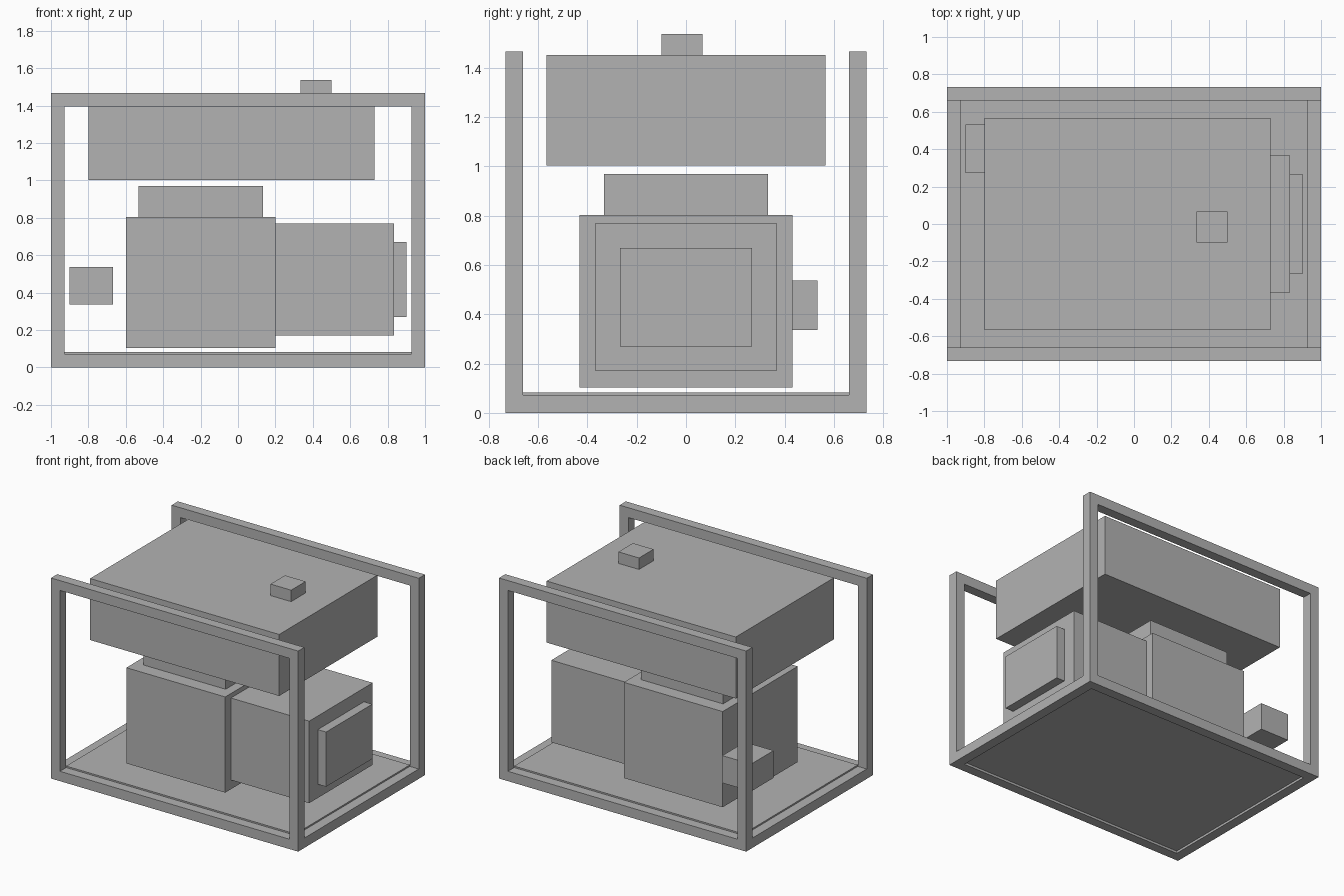
import bpy
import bmesh
from mathutils import Vector

cube = bpy.data.objects.get("Cube")
if cube:
    bpy.data.objects.remove(cube, do_unlink=True)

grey = bpy.data.materials.new("plain grey")
grey.use_nodes = True
COLOUR = (0.45, 0.45, 0.45, 1)
grey.diffuse_color = COLOUR
grey.node_tree.nodes["Principled BSDF"].inputs["Base Color"].default_value = COLOUR


def box(name, x, y, z):
    """Axis-aligned box from (low, high) ranges on each axis."""
    bm = bmesh.new()
    bmesh.ops.create_cube(bm, size=1)
    size = Vector([r[1] - r[0] for r in (x, y, z)])
    centre = Vector([(r[0] + r[1]) / 2 for r in (x, y, z)])
    bmesh.ops.scale(bm, vec=size, verts=bm.verts)
    mesh = bpy.data.meshes.new(name)
    bm.to_mesh(mesh)
    bm.free()
    mesh.materials.append(grey)
    obj = bpy.data.objects.new(name, mesh)
    obj.location = centre
    bpy.context.collection.objects.link(obj)
    return obj


HALF_X, HALF_Y, TOP = 1.0, 0.733, 1.467
TUBE = 0.072
IN_X, IN_Y = HALF_X - TUBE, HALF_Y - TUBE

# Frame: a rectangular hoop at the front and back, joined by low cross rails
for side, sy in (("front", -1), ("back", 1)):
    y = sorted((sy * IN_Y, sy * HALF_Y))
    box(side + "_bottom_rail", (-IN_X, IN_X), y, (0, TUBE))
    box(side + "_top_rail", (-IN_X, IN_X), y, (TOP - TUBE, TOP))
    for hand, sx in (("left", 1), ("right", -1)):
        box(f"{side}_{hand}_post", sorted((sx * IN_X, sx * HALF_X)), y, (0, TOP))
for hand, sx in (("left", 1), ("right", -1)):
    box(hand + "_cross_rail", sorted((sx * IN_X, sx * HALF_X)), (-IN_Y, IN_Y), (0, TUBE))

# Raised floor plate between the rails
box("floor_plate", (-IN_X, IN_X), (-IN_Y, IN_Y), (0.017, 0.083))

# Engine, alternator and control panel
box("engine_block", (-0.6, 0.2), (-0.433, 0.433), (0.103, 0.803))
box("engine_cover", (-0.533, 0.133), (-0.333, 0.333), (0.803, 0.97))
box("alternator", (0.2, 0.833), (-0.367, 0.367), (0.17, 0.77))
box("control_panel", (0.833, 0.9), (-0.267, 0.267), (0.27, 0.67))
box("muffler", (-0.9, -0.667), (0.273, 0.533), (0.337, 0.537))

# Fuel tank with its cap
box("fuel_tank", (-0.8, 0.73), (-0.567, 0.567), (1.003, 1.453))
box("fuel_cap", (0.333, 0.5), (-0.1, 0.067), (1.453, 1.537))
